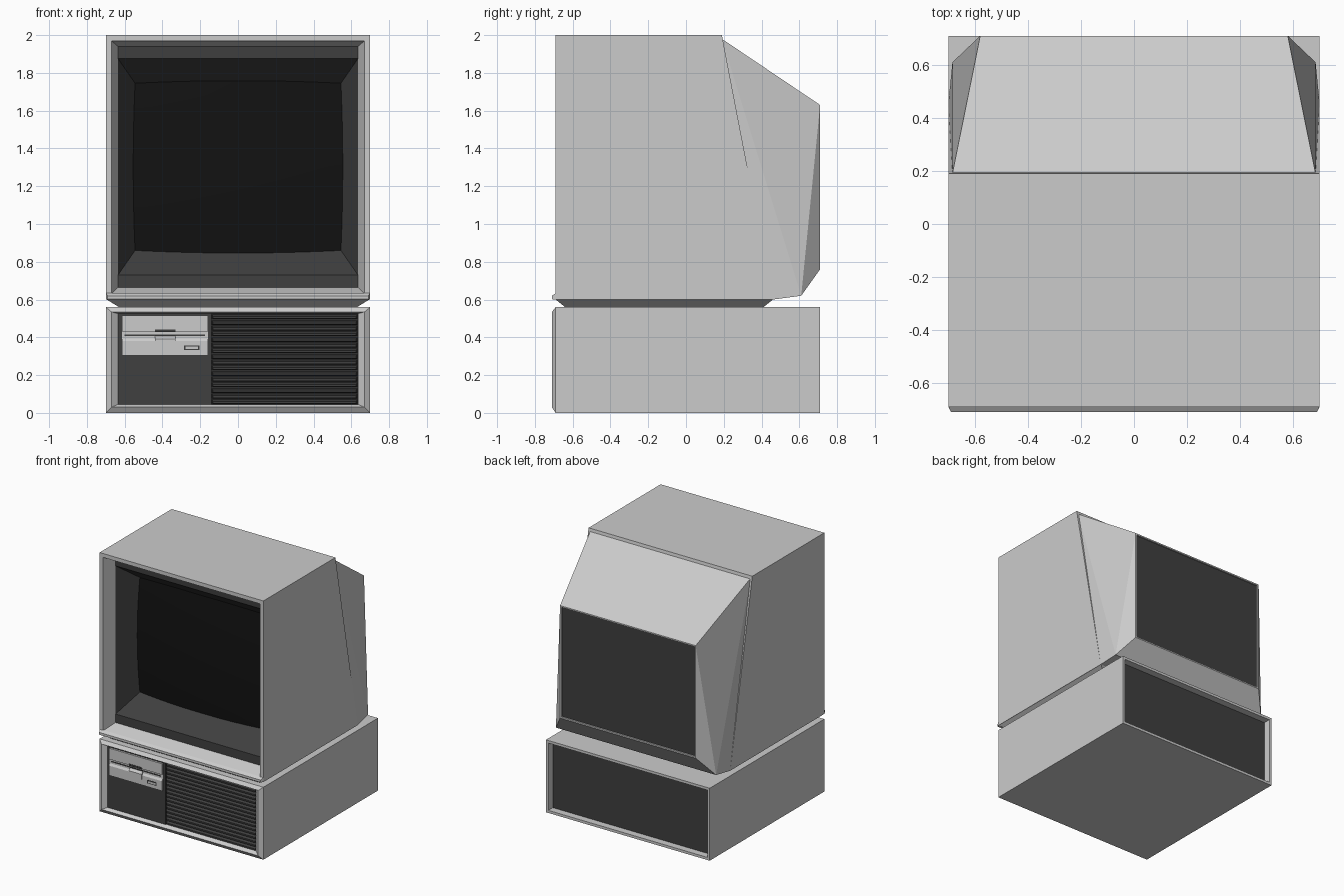
import bpy, bmesh

if "Cube" in bpy.data.objects:
    bpy.data.objects.remove(bpy.data.objects["Cube"])


def material(name, v):
    m = bpy.data.materials.new(name)
    m.diffuse_color = (v, v, v, 1)
    m.use_nodes = True
    m.node_tree.nodes["Principled BSDF"].inputs["Base Color"].default_value = m.diffuse_color
    return m


DARK = material("dark_plastic", 0.05)
GLASS = material("screen_glass", 0.006)


def finish(name, bm, mats=()):
    bmesh.ops.recalc_face_normals(bm, faces=bm.faces)
    me = bpy.data.meshes.new(name)
    bm.to_mesh(me)
    bm.free()
    ob = bpy.data.objects.new(name, me)
    bpy.context.collection.objects.link(ob)
    for m in mats:
        me.materials.append(m)
    return ob


def loft(name, rings, mats=(), caps=(False, False)):
    """Bridge rectangles (half width, z low, z high, y at low, y at high)."""
    bm = bmesh.new()
    loops = [[bm.verts.new(p) for p in ((-h, y0, z0), (h, y0, z0), (h, y1, z1), (-h, y1, z1))]
             for h, z0, z1, y0, y1 in rings]
    for a, b in zip(loops, loops[1:]):
        for i in range(4):
            j = (i + 1) % 4
            bm.faces.new((a[i], a[j], b[j], b[i]))
    if caps[0]:
        bm.faces.new(loops[0])
    if caps[1]:
        bm.faces.new(loops[-1])
    return finish(name, bm, mats)


def extrude_x(name, profile, x0, x1, mats=(), miter=0.0):
    """Extrude a (y, z) profile along x; the first and last points can reach further."""
    bm = bmesh.new()
    n = len(profile)
    ends = []
    for x, s in ((x0, 1), (x1, -1)):
        ends.append([bm.verts.new((x + s * (miter if 0 < i < n - 1 else 0), y, z))
                     for i, (y, z) in enumerate(profile)])
        bm.faces.new(ends[-1])
    for i in range(n):
        j = (i + 1) % n
        bm.faces.new((ends[0][i], ends[0][j], ends[1][j], ends[1][i]))
    return finish(name, bm, mats)


def box(name, x, y, z, mats=()):
    return extrude_x(name, [(y[0], z[0]), (y[1], z[0]), (y[1], z[1]), (y[0], z[1])], x[0], x[1], mats)


# Monitor front shell with a deep sloping rim
loft("monitor_shell", [(.70, .60, 2.0, .46, .19), (.70, .60, 2.0, -.69, -.69),
                       (.67, .63, 1.97, -.69, -.69), (.635, .665, 1.94, -.59, -.59)], caps=(True, False))
extrude_x("monitor_lip", [(-.69, .60), (-.71, .602), (-.71, .62), (-.688, .635)], -.70, .70, miter=.01)

# Dark bezel funnel around the screen
loft("screen_bezel", [(.635, .665, 1.94, -.59, -.59), (.635, .73, 1.875, -.588, -.588),
                      (.545, .86, 1.745, -.42, -.42), (.53, .85, 1.755, -.40, -.40)], [DARK])

# Gently bulging screen
bm = bmesh.new()
bmesh.ops.create_grid(bm, x_segments=12, y_segments=12, size=1)
for v in bm.verts:
    u, w = v.co.x, v.co.y
    v.co = (u * .56, -.418 - .02 * (1 - u * u) - .02 * (1 - w * w), 1.3025 + w * .455)
for f in bm.faces:
    f.smooth = True
finish("screen", bm, [GLASS])
screen = bpy.data.objects["screen"].data
if screen.polygons[0].normal.y > 0:
    screen.flip_normals()

# Tapered rear housing with a sunken dark back panel
bm = bmesh.new()
for x, y, z in ((.685, .19, 1.98), (.70, .46, .60), (.685, .61, .62), (.58, .71, 1.63), (.58, .71, .76)):
    bm.verts.new((x, y, z))
    bm.verts.new((-x, y, z))
bmesh.ops.convex_hull(bm, input=bm.verts)
bmesh.ops.dissolve_limit(bm, angle_limit=.01, verts=bm.verts, edges=bm.edges)
bm.normal_update()
back = max(bm.faces, key=lambda f: f.normal.y)
bmesh.ops.inset_individual(bm, faces=[back], thickness=.015)
for f in bmesh.ops.inset_individual(bm, faces=[back], thickness=.001, depth=-.01)["faces"]:
    f.material_index = 0
back.material_index = 1
shell_grey = material("shell_grey", 0.8)
finish("rear_housing", bm, [shell_grey, DARK])

# Swivel neck, an upside-down frustum
bm = bmesh.new()
for h, y0, y1, z in ((.695, -.69, .46, .60), (.63, -.64, .41, .56)):
    for x in (-h, h):
        for y in (y0, y1):
            bm.verts.new((x, y, z))
bmesh.ops.convex_hull(bm, input=bm.verts)
finish("monitor_neck", bm)

# Computer case, open at front and back with recessed panels
loft("case_shell", [(.68, .02, .54, .655, .655), (.68, .02, .54, .71, .71), (.70, 0, .56, .71, .71),
                    (.70, 0, .56, -.69, -.69), (.67, .03, .535, -.71, -.71), (.635, .045, .525, -.685, -.685),
                    (.635, .045, .525, -.66, -.66)])
box("case_back_panel", (-.68, .68), (.645, .655), (.02, .54), [DARK])
box("case_front_panel", (-.635, -.14), (-.685, -.65), (.045, .525), [DARK])
box("grille_backing", (-.14, .635), (-.665, -.65), (.045, .525), [DARK])

# Horizontal ventilation slats
N = 16
P = .48 / N
slat = extrude_x("grille_slats", [(-.66, .045), (-.687, .050), (-.687, .045 + P * .55), (-.66, .045 + P * .9)],
                 -.14, .633, [DARK], miter=.008)
arr = slat.modifiers.new("rows", "ARRAY")
arr.count = N
arr.use_relative_offset = False
arr.use_constant_offset = True
arr.constant_offset_displace = (0, 0, P)

# Disk drive: two face plates around a slot, with latch and lamp
DX = (-.615, -.16)
box("drive_upper_plate", DX, (-.70, -.66), (.43, .515))
extrude_x("drive_lower_plate", [(-.66, .305), (-.70, .305), (-.70, .38), (-.69, .395), (-.66, .395)], *DX)
box("drive_slot", DX, (-.69, -.66), (.395, .43))
box("drive_slot_gap", (-.60, -.175), (-.693, -.68), (.408, .416), [DARK])
box("drive_finger_notch", (-.44, -.33), (-.702, -.69), (.427, .441), [DARK])
extrude_x("drive_latch", [(-.69, .345), (-.707, .35), (-.707, .39), (-.69, .41)], -.44, -.33)
box("drive_lamp_frame", (-.285, -.205), (-.702, -.69), (.332, .358), [DARK])
box("drive_lamp", (-.278, -.212), (-.704, -.69), (.338, .352))
